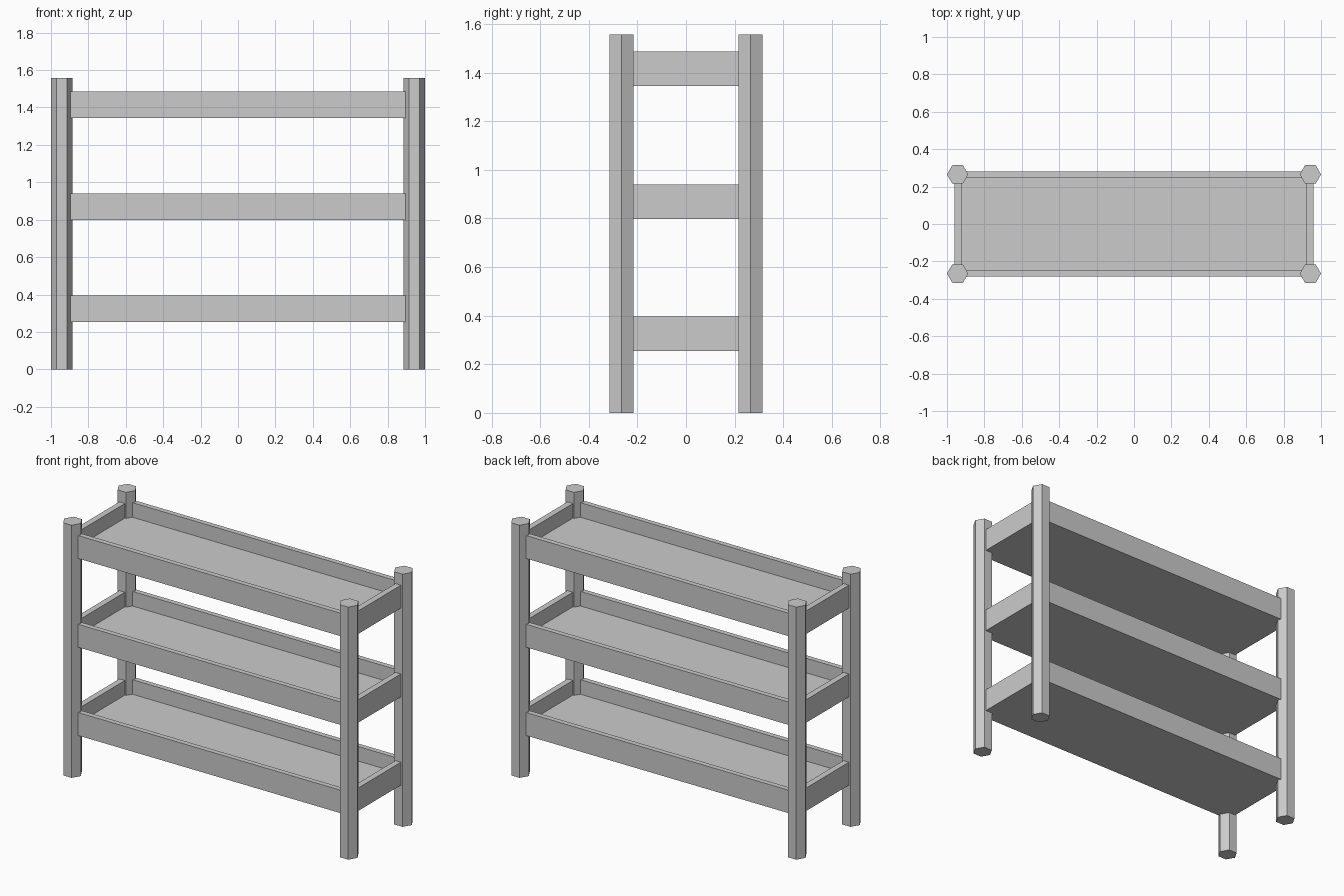
import bpy, bmesh

cube = bpy.data.objects.get("Cube")
if cube:
    bpy.data.objects.remove(cube, do_unlink=True)

grey = bpy.data.materials.new("plain_grey")
grey.use_nodes = True
colour = (0.6, 0.6, 0.6, 1)
grey.diffuse_color = colour
grey.node_tree.nodes["Principled BSDF"].inputs["Base Color"].default_value = colour

POST_HEIGHT, POST_RADIUS = 1.557, 0.057
POST_X, POST_Y = 0.943, 0.265
OUTER_X, OUTER_Y = 0.96, 0.281
INNER_X, INNER_Y = 0.9225, 0.249
TRAY_HEIGHT, TRAY_DEPTH = 0.1415, 0.09


def finish(name, bm, location):
    mesh = bpy.data.meshes.new(name)
    bm.to_mesh(mesh)
    bm.free()
    mesh.materials.append(grey)
    obj = bpy.data.objects.new(name, mesh)
    obj.location = location
    bpy.context.collection.objects.link(obj)


def add_post(name, x, y):
    # Six-sided post with corners pointing along x
    bm = bmesh.new()
    bmesh.ops.create_cone(bm, cap_ends=True, segments=6, radius1=POST_RADIUS,
                          radius2=POST_RADIUS, depth=POST_HEIGHT)
    # Turn it if the corners point along y
    if max(v.co.y for v in bm.verts) > POST_RADIUS * 0.95:
        for v in bm.verts:
            v.co.x, v.co.y = -v.co.y, v.co.x
    finish(name, bm, (x, y, POST_HEIGHT / 2))


def add_tray(name, bottom):
    # Solid block with its top face inset and pushed down to leave a rim
    bm = bmesh.new()
    bmesh.ops.create_cube(bm, size=2)
    for v in bm.verts:
        v.co.x *= OUTER_X
        v.co.y *= OUTER_Y
        v.co.z *= TRAY_HEIGHT / 2
    top = max(bm.faces, key=lambda f: f.calc_center_median().z)
    bmesh.ops.inset_individual(bm, faces=[top], thickness=0.03)
    for v in top.verts:
        v.co.x = INNER_X if v.co.x > 0 else -INNER_X
        v.co.y = INNER_Y if v.co.y > 0 else -INNER_Y
    rim = top.verts[:]
    floor = bmesh.ops.extrude_discrete_faces(bm, faces=[top])["faces"][0]
    for v in floor.verts:
        v.co.z -= TRAY_DEPTH
    finish(name, bm, (0, 0, bottom + TRAY_HEIGHT / 2))


for side, x in (("left", POST_X), ("right", -POST_X)):
    for end, y in (("front", -POST_Y), ("back", POST_Y)):
        add_post(f"{end}_{side}_post", x, y)

for level, bottom in (("lower", 0.254), ("middle", 0.798), ("upper", 1.345)):
    add_tray(f"{level}_shelf_tray", bottom)
